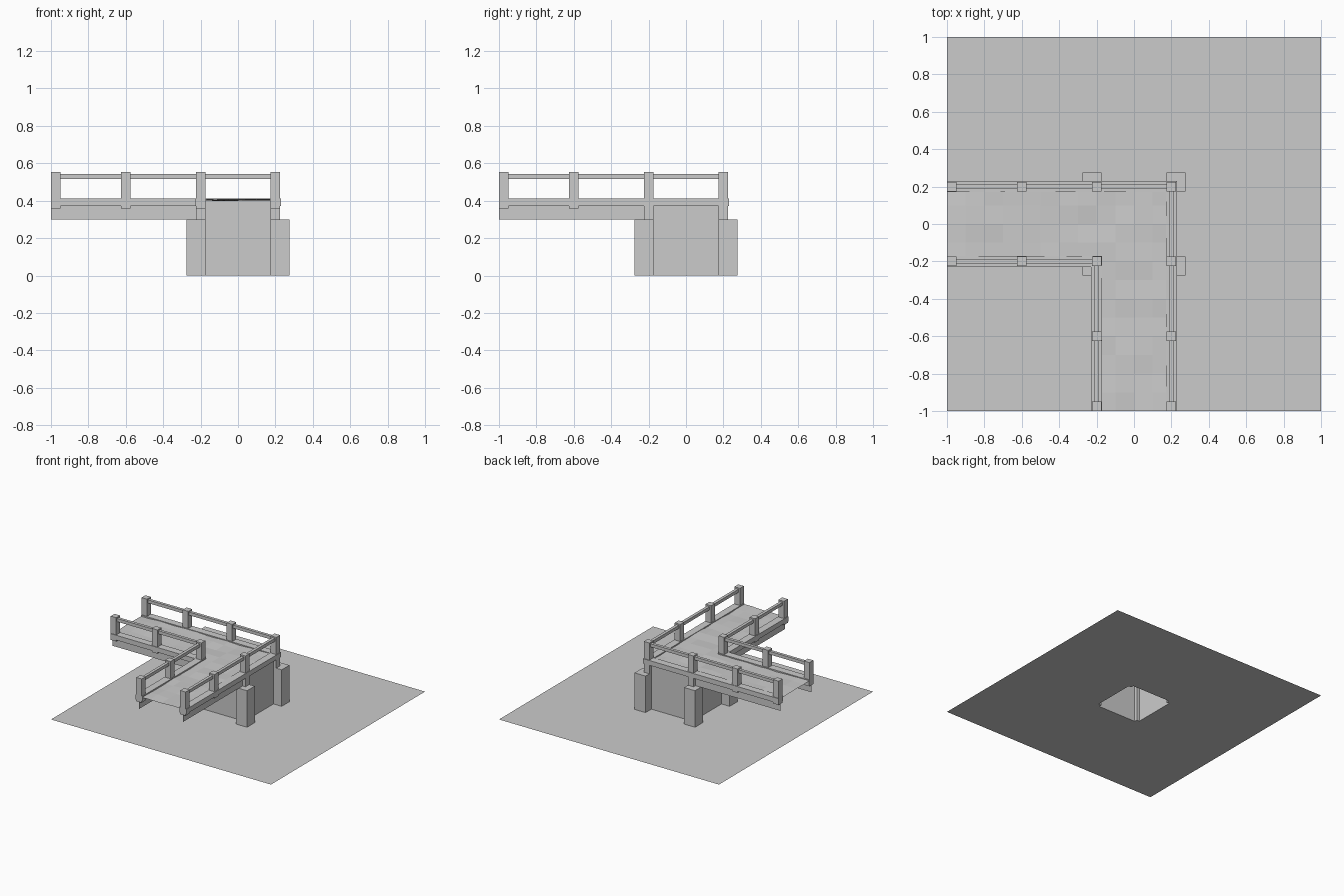
import bpy, bmesh, random
from mathutils import Matrix, Vector

if "Cube" in bpy.data.objects:
    bpy.data.objects.remove(bpy.data.objects["Cube"])

random.seed(4)


def finish(name, bm):
    mesh = bpy.data.meshes.new(name)
    bm.to_mesh(mesh)
    bm.free()
    obj = bpy.data.objects.new(name, mesh)
    bpy.context.collection.objects.link(obj)
    return obj


def box(name, lo, hi):
    lo, hi = Vector(lo), Vector(hi)
    bm = bmesh.new()
    m = Matrix.Translation((lo + hi) / 2) @ Matrix.Diagonal((*(hi - lo), 1))
    bmesh.ops.create_cube(bm, size=1, matrix=m)
    return finish(name, bm)


def surface(name, xs, ys, keep, height):
    """Grid of quads on the given lines, keeping the cells chosen by keep()."""
    bm = bmesh.new()
    verts = [[bm.verts.new((x, y, height())) for y in ys] for x in xs]
    for i in range(len(xs) - 1):
        for j in range(len(ys) - 1):
            if keep((xs[i] + xs[i + 1]) / 2, (ys[j] + ys[j + 1]) / 2):
                bm.faces.new((verts[i][j], verts[i + 1][j],
                              verts[i + 1][j + 1], verts[i][j + 1]))
    bmesh.ops.delete(bm, geom=[v for v in bm.verts if not v.link_faces], context='VERTS')
    return finish(name, bm)


def upright(name, path, z0, z1):
    """Thin vertical sheet following a plan path."""
    bm = bmesh.new()
    rows = [(bm.verts.new((x, y, z0)), bm.verts.new((x, y, z1))) for x, y in path]
    for a, b in zip(rows, rows[1:]):
        bm.faces.new((a[0], b[0], b[1], a[1]))
    return finish(name, bm)


def l_bar(name, c, half, z0, z1):
    """Mitred L-shaped bar running from x=-1 to the corner (c, c) to y=-1."""
    o, i = c + half, c - half
    plan = [(-1, o), (-1, i), (i, i), (i, -1), (o, -1), (o, o)]
    bm = bmesh.new()
    face = bm.faces.new([bm.verts.new((x, y, z0)) for x, y in plan])
    ext = bmesh.ops.extrude_face_region(bm, geom=[face])
    bmesh.ops.translate(bm, vec=(0, 0, z1 - z0),
                        verts=[e for e in ext['geom'] if isinstance(e, bmesh.types.BMVert)])
    bmesh.ops.recalc_face_normals(bm, faces=bm.faces)
    return finish(name, bm)


# Ground sheet, open below the central block
lines = [-1, -0.2, 0.2, 1]
surface("ground", lines, lines, lambda x, y: abs(x) > 0.2 or abs(y) > 0.2, lambda: 0)

# Central block walls and corner pillars
S = 0.2
upright("block_walls", [(-S, -S), (S, -S), (S, S), (-S, S), (-S, -S)], 0, 0.4)
for sx in (-1, 1):
    for sy in (-1, 1):
        x, y = sx * 0.225, sy * 0.225
        box("pillar", (x - 0.05, y - 0.05, 0), (x + 0.05, y + 0.05, 0.3))

# Slightly uneven L-shaped walkway
steps = [-1 + 0.1 * i for i in range(13)]
surface("walkway", steps, steps, lambda x, y: x > -0.2 and y < 0.2 or y > -0.2,
        lambda: 0.404 + random.uniform(-0.005, 0.005))

# Side sheets, curbs, rails and posts on the outer and inner edges
for side, c in (("outer", 0.2), ("inner", -0.2)):
    upright(side + "_side_sheet", [(-1, c), (c, c), (c, -1)], 0.3, 0.4)
    l_bar(side + "_curb", c, 0.03, 0.372, 0.412)
    l_bar(side + "_rail", c, 0.012, 0.516, 0.542)
    along = [-0.975, -0.6, -0.2] if c > 0 else [-0.975, -0.6]
    spots = [(a, c) for a in along] + [(c, a) for a in along] + [(c, c)]
    for x, y in spots:
        bottom = 0.3 if min(x, y) > -0.3 else 0.358
        box(side + "_post", (x - 0.025, y - 0.025, bottom), (x + 0.025, y + 0.025, 0.553))
